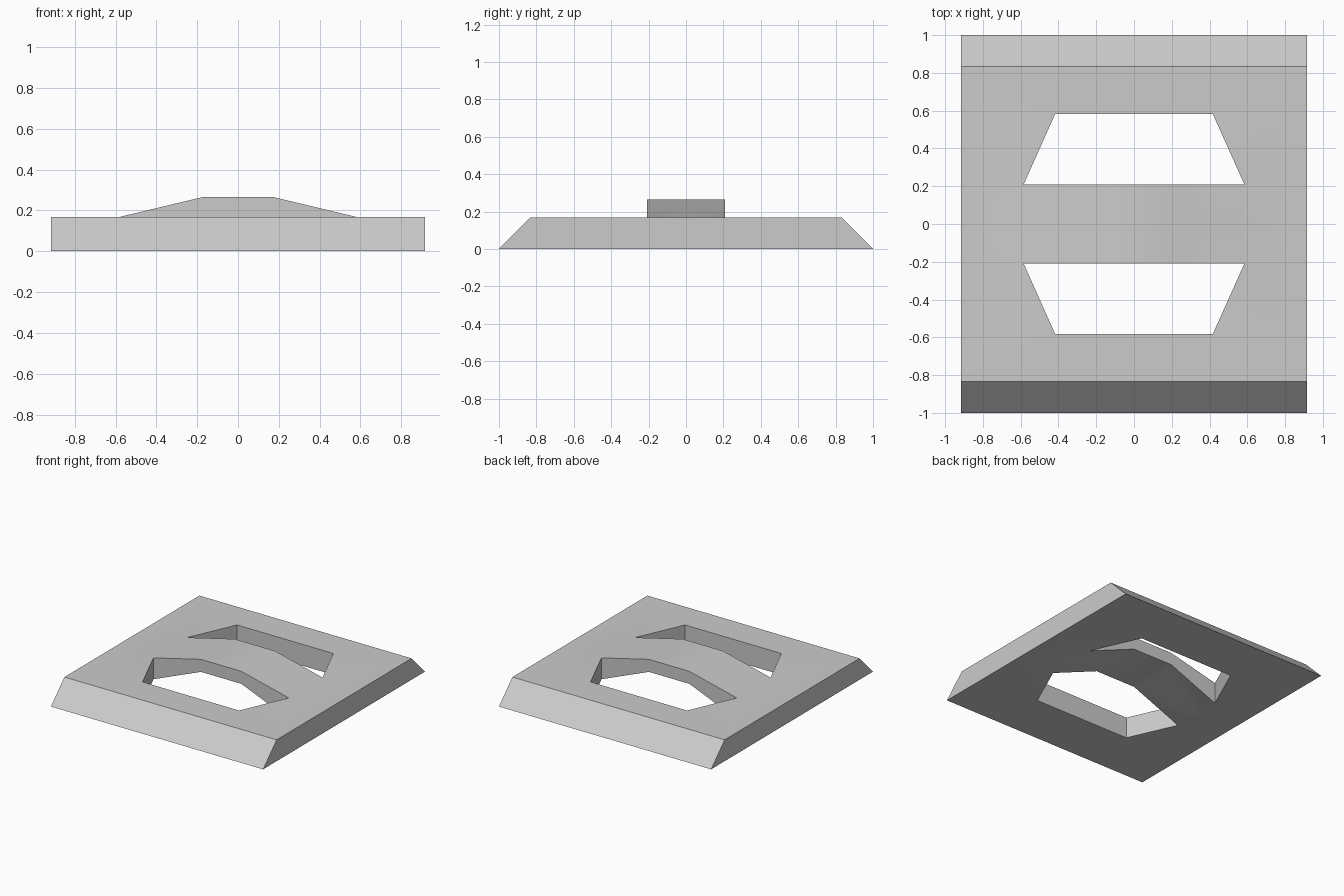
import bpy
import bmesh

cube = bpy.data.objects.get("Cube")
if cube:
    bpy.data.objects.remove(cube, do_unlink=True)

# Single grey material
grey = bpy.data.materials.new("plain grey")
grey.use_nodes = True
colour = (0.6, 0.6, 0.6, 1)
grey.diffuse_color = colour
grey.node_tree.nodes["Principled BSDF"].inputs["Base Color"].default_value = colour

# Main dimensions
HALF_X, TOP_Y, BASE_Y = 0.917, 0.833, 1.0
HOLE_X, HOLE_END_X, HOLE_Y = 0.417, 0.585, 0.583
STRAP_Y, CREST_X = 0.208, 0.175
THICK, CREST_TOP = 0.167, 0.265

# Plan of one quarter; the mirror supplies the other three
plan = {
    "edge_mid": (0, TOP_Y), "corner": (HALF_X, TOP_Y),
    "side": (HALF_X, STRAP_Y), "side_mid": (HALF_X, 0),
    "hole_mid": (0, HOLE_Y), "hole_corner": (HOLE_X, HOLE_Y),
    "root": (HOLE_END_X, STRAP_Y), "root_mid": (HOLE_END_X, 0),
    "bend": (CREST_X, STRAP_Y), "bend_mid": (CREST_X, 0),
    "crest": (0, STRAP_Y), "crest_mid": (0, 0),
}
panels = [
    "edge_mid hole_mid hole_corner corner", "corner hole_corner root side",
    "side root root_mid side_mid", "root bend bend_mid root_mid",
    "bend crest crest_mid bend_mid",
]
walls = [
    "edge_mid corner", "corner side", "side side_mid",
    "hole_mid hole_corner", "hole_corner root", "root bend", "bend crest",
]

bm = bmesh.new()
upper, lower = {}, {}
for name, (x, y) in plan.items():
    raised = name.startswith(("bend", "crest"))
    upper[name] = bm.verts.new((x, y, CREST_TOP if raised else THICK))
    # The two long outer edges flare out to the ground
    low_y = BASE_Y if y == TOP_Y else y
    lower[name] = bm.verts.new((x, low_y, THICK if raised else 0))

for panel in panels:
    names = panel.split()
    bm.faces.new([upper[n] for n in names])
    bm.faces.new([lower[n] for n in reversed(names)])
for wall in walls:
    a, b = wall.split()
    bm.faces.new((upper[a], upper[b], lower[b], lower[a]))

# Mirror across both axes and weld the seams
for axis in range(2):
    bmesh.ops.mirror(bm, geom=bm.verts[:] + bm.edges[:] + bm.faces[:],
                     axis="XYZ"[axis], merge_dist=0.0001)
bmesh.ops.remove_doubles(bm, verts=bm.verts[:], dist=0.0001)
bmesh.ops.recalc_face_normals(bm, faces=bm.faces[:])

mesh = bpy.data.meshes.new("strap_slider_plate")
bm.to_mesh(mesh)
bm.free()
mesh.materials.append(grey)
plate = bpy.data.objects.new("strap_slider_plate", mesh)
bpy.context.collection.objects.link(plate)

# Soft bends on the bridge, sharp outer edges
bpy.ops.object.select_all(action="DESELECT")
plate.select_set(True)
bpy.context.view_layer.objects.active = plate
bpy.ops.object.shade_smooth_by_angle(angle=0.52)
